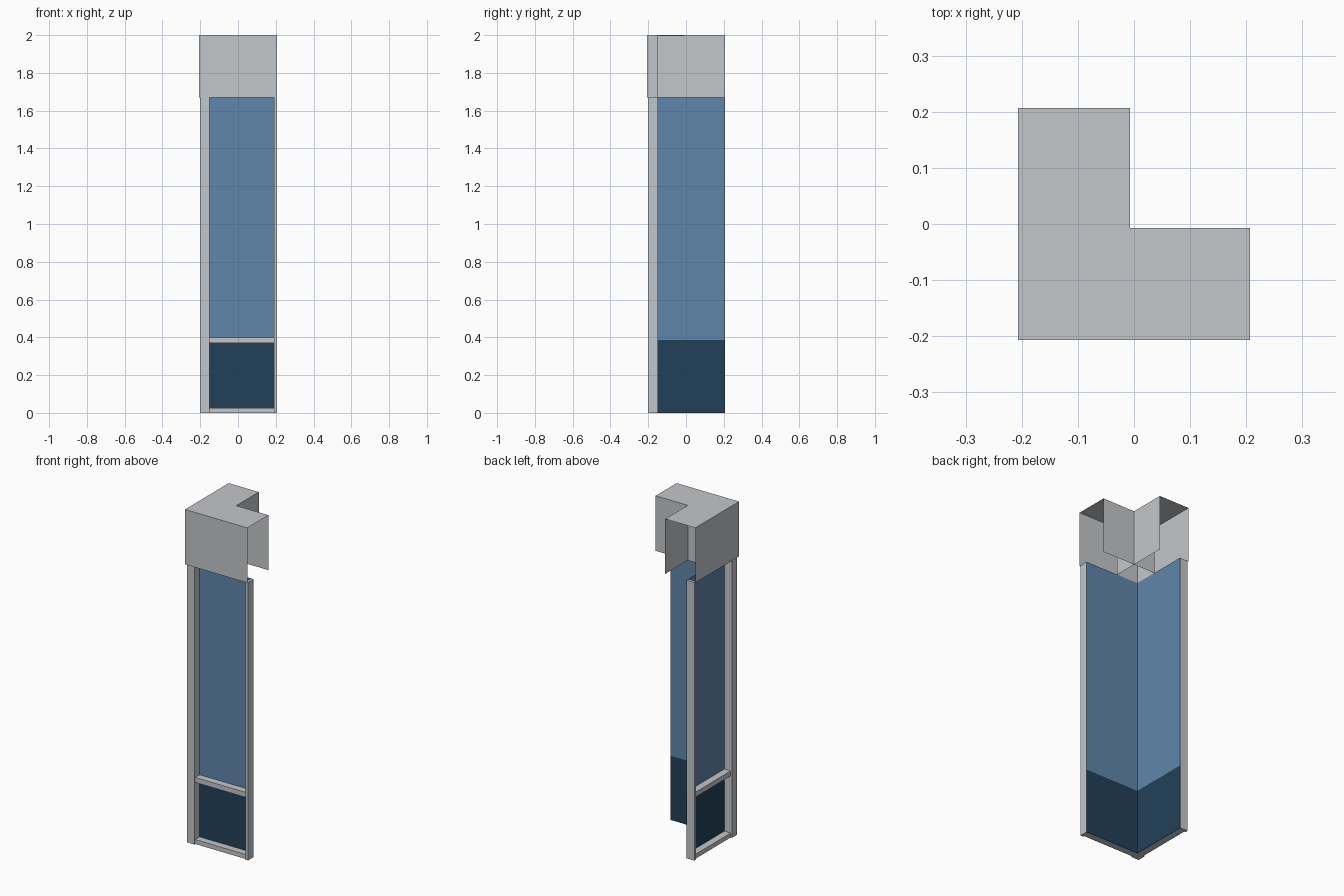
import bpy, bmesh

cube = bpy.data.objects.get("Cube")
if cube:
    bpy.data.objects.remove(cube, do_unlink=True)


def material(name, rgb):
    m = bpy.data.materials.new(name)
    m.use_nodes = True
    m.diffuse_color = (*rgb, 1)
    m.node_tree.nodes["Principled BSDF"].inputs["Base Color"].default_value = (*rgb, 1)
    return m


GREY = material("light grey metal", (0.55, 0.57, 0.59))
BLUE = material("blue glass", (0.117, 0.238, 0.407))
NAVY = material("dark blue panel", (0.016, 0.051, 0.098))


def finish(name, bm, mat):
    me = bpy.data.meshes.new(name)
    bm.to_mesh(me)
    bm.free()
    me.materials.append(mat)
    ob = bpy.data.objects.new(name, me)
    bpy.context.collection.objects.link(ob)
    return ob


def box(name, lo, hi, mat):
    bm = bmesh.new()
    bmesh.ops.create_cube(bm, size=1)
    for v in bm.verts:
        v.co = [(a + b) / 2 + c * (b - a) for a, b, c in zip(lo, hi, v.co)]
    return finish(name, bm, mat)


def both_sides(name, lo, hi, mat):
    """Same part on the front wing and on the side wing (x and y swapped)."""
    box("front_" + name, lo, hi, mat)
    swap = lambda p: (p[1], p[0], p[2])
    box("side_" + name, swap(lo), swap(hi), mat)


def walls(name, points, z0, z1, mat, skip=(), top=True):
    """Open-bottomed shell over an outline; skip lists the open edges."""
    bm = bmesh.new()
    low = [bm.verts.new((x, y, z0)) for x, y in points]
    high = [bm.verts.new((x, y, z1)) for x, y in points]
    n = len(points)
    for i in range(n):
        if i not in skip:
            j = (i + 1) % n
            bm.faces.new((low[i], low[j], high[j], high[i]))
    if top:
        bm.faces.new(high)
    loose = [v for v in bm.verts if not v.link_faces]
    bmesh.ops.delete(bm, geom=loose, context='VERTS')
    return finish(name, bm, mat)


E = 0.207        # half width
G = -0.15        # glass plane
N = -0.007       # inner corner of the header
HEAD = 1.67      # underside of the header
SPLIT = 0.385    # joint between lower panel and glass

# L-shaped header, open at both wing ends and below
walls("header", [(-E, -E), (E, -E), (E, N), (N, N), (N, E), (-E, E)],
      HEAD, 2.0, GREY, skip=(1, 4))
# Square core inside the header corner
walls("header_core", [(G, G), (N, G), (N, N), (G, N)], HEAD, 1.998, GREY, top=False)

# Corner post and end mullions
box("corner_post", (-0.2, -0.2, 0), (G, G, HEAD), GREY)
both_sides("end_mullion", (0.19, -0.2, 0), (E, G, HEAD), GREY)

# Horizontal rails
both_sides("bottom_rail", (G, -0.192, 0), (0.19, G, 0.027), GREY)
both_sides("middle_rail", (G, -0.192, 0.37), (0.19, G, 0.4), GREY)

# Thin glass and lower panels behind the frame
both_sides("glass", (G, G, SPLIT), (E, G + 0.002, HEAD), BLUE)
both_sides("lower_panel", (G, G, 0), (E, G + 0.002, SPLIT), NAVY)
